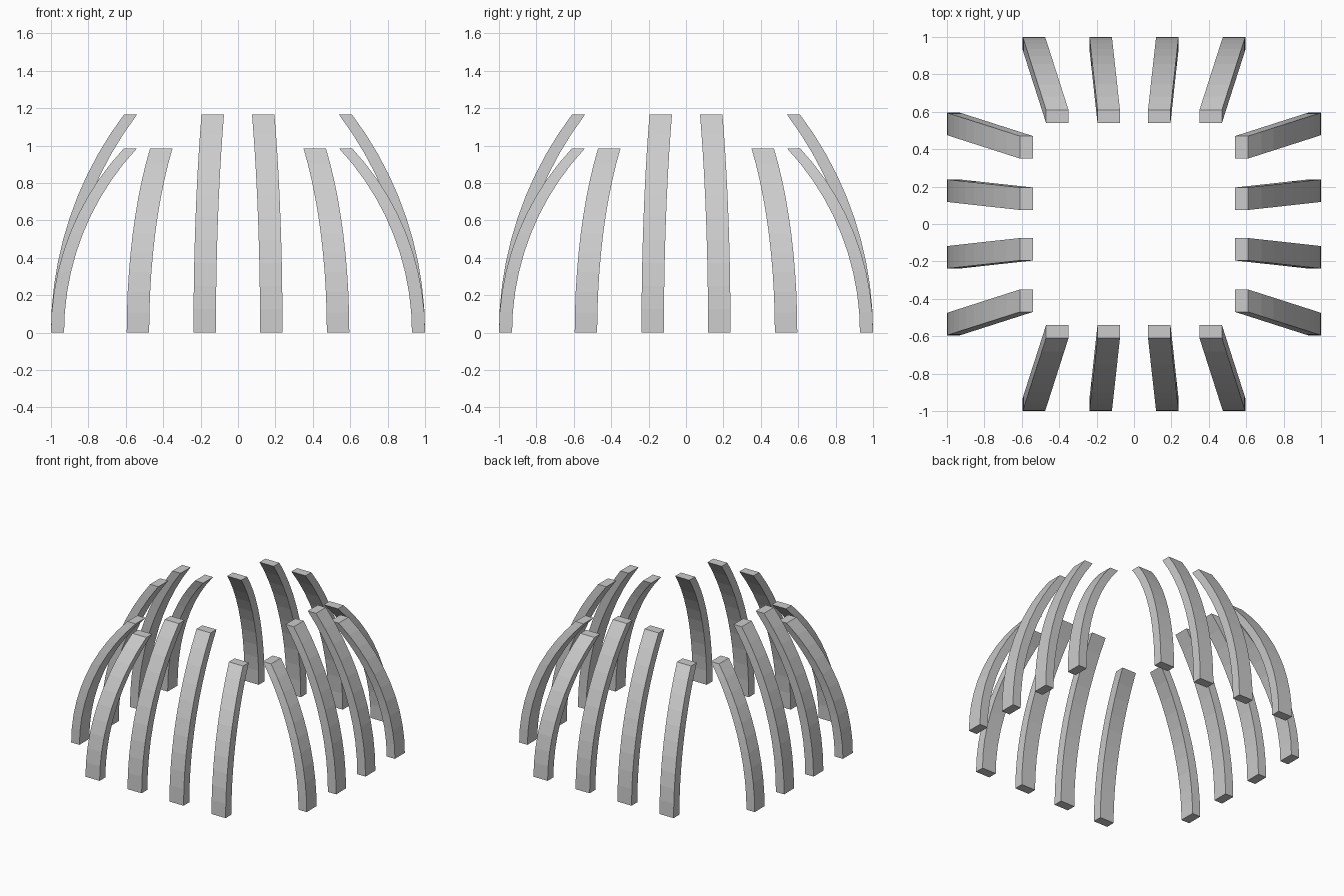
import bpy, bmesh, math
from mathutils import Matrix

if "Cube" in bpy.data.objects:
    bpy.data.objects.remove(bpy.data.objects["Cube"])

grey = bpy.data.materials.new("plain grey")
grey.diffuse_color = (0.6, 0.6, 0.6, 1)
grey.use_nodes = True
grey.node_tree.nodes["Principled BSDF"].inputs["Base Color"].default_value = grey.diffuse_color

WIDTH, DEPTH, DROP, STEPS = 0.12, 0.07, 0.39, 10


def rib(name, x_outer, x_shift, height, mirror, quarter):
    """Sweep a level rectangle up a circular arc leaning towards the centre."""
    radius = (height ** 2 + DROP ** 2) / (2 * DROP)
    sweep = math.asin(height / radius)
    bm = bmesh.new()
    rings = []
    for i in range(STEPS + 1):
        a = sweep * i / STEPS
        lean = radius * (1 - math.cos(a))
        z = radius * math.sin(a)
        x = x_outer - x_shift * lean / DROP
        y = -1 + lean
        rings.append([bm.verts.new(p) for p in (
            (x - WIDTH, y, z), (x, y, z),
            (x, y + DEPTH, z), (x - WIDTH, y + DEPTH, z))])
    for low, high in zip(rings, rings[1:]):
        for k in range(4):
            n = (k + 1) % 4
            bm.faces.new((low[k], low[n], high[n], high[k]))
    bm.faces.new(rings[0][::-1])
    bm.faces.new(rings[-1])
    # Place the rib on its side of the square
    turn = Matrix.Rotation(quarter * math.pi / 2, 4, 'Z')
    bm.transform(turn @ Matrix.Diagonal((mirror, 1, 1, 1)))
    bmesh.ops.recalc_face_normals(bm, faces=bm.faces)
    mesh = bpy.data.meshes.new(name)
    bm.to_mesh(mesh)
    bm.free()
    mesh.materials.append(grey)
    bpy.context.collection.objects.link(bpy.data.objects.new(name, mesh))


# Four sides, each with two tall inner ribs and two short outer ribs
for quarter, side in enumerate(("front", "right", "back", "left")):
    for mirror, hand in ((1, "a"), (-1, "b")):
        rib(f"{side}_tall_rib_{hand}", 0.238, 0.043, 1.165, mirror, quarter)
        rib(f"{side}_short_rib_{hand}", 0.595, 0.125, 0.985, mirror, quarter)
